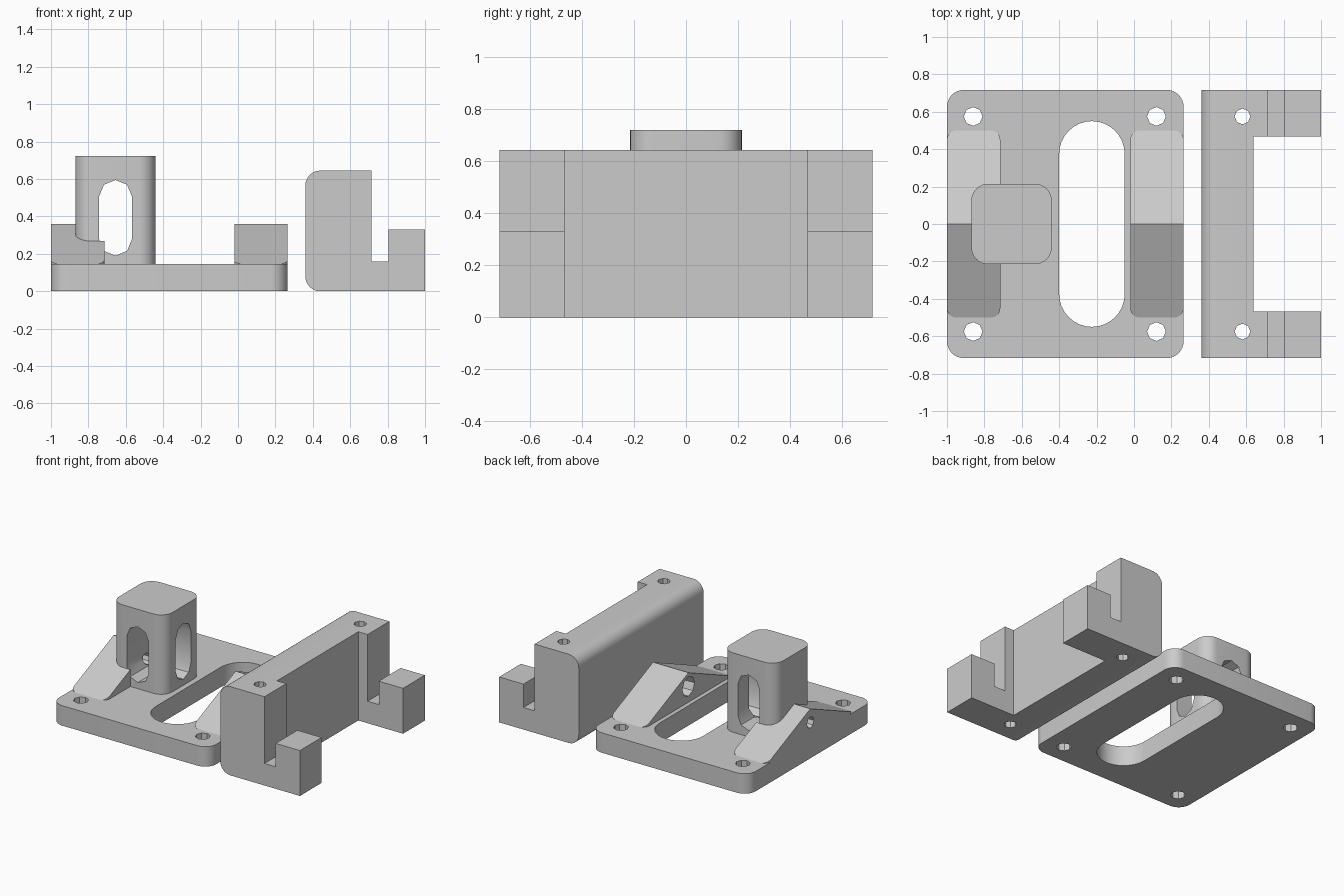
import bpy, bmesh, math

cube = bpy.data.objects.get("Cube")
if cube:
    bpy.data.objects.remove(cube, do_unlink=True)

grey = bpy.data.materials.new("plain_grey")
grey.use_nodes = True
grey.diffuse_color = (0.6, 0.6, 0.6, 1)
grey.node_tree.nodes["Principled BSDF"].inputs["Base Color"].default_value = (0.6, 0.6, 0.6, 1)


def prism(name, outline, axis, lo, hi):
    """Extrude a 2D outline along an axis from lo to hi."""
    place = {"x": lambda a, b, d: (d, a, b),
             "y": lambda a, b, d: (a, d, b),
             "z": lambda a, b, d: (a, b, d)}[axis]
    bm = bmesh.new()
    low = [bm.verts.new(place(a, b, lo)) for a, b in outline]
    high = [bm.verts.new(place(a, b, hi)) for a, b in outline]
    bm.faces.new(low)
    bm.faces.new(high)
    for i in range(len(outline)):
        j = (i + 1) % len(outline)
        bm.faces.new((low[i], low[j], high[j], high[i]))
    bmesh.ops.recalc_face_normals(bm, faces=bm.faces)
    mesh = bpy.data.meshes.new(name)
    bm.to_mesh(mesh)
    bm.free()
    mesh.materials.append(grey)
    obj = bpy.data.objects.new(name, mesh)
    bpy.context.collection.objects.link(obj)
    return obj


def rounded(a0, b0, a1, b1, r, steps=8):
    """Rectangle outline with rounded corners."""
    pts = []
    corners = ((a1 - r, b1 - r), (a0 + r, b1 - r), (a0 + r, b0 + r), (a1 - r, b0 + r))
    for q, (ca, cb) in enumerate(corners):
        for s in range(steps + 1):
            t = math.pi / 2 * (q + s / steps)
            pts.append((ca + r * math.cos(t), cb + r * math.sin(t)))
    return pts


def circle(a, b, r, n=8):
    return [(a + r * math.cos(math.tau * i / n), b + r * math.sin(math.tau * i / n))
            for i in range(n)]


def slot(a, b0, b1, r, n):
    """Upright slot outline with n segments on each round end."""
    top = [(a + r * math.cos(math.pi * i / n), b1 - r + r * math.sin(math.pi * i / n))
           for i in range(n + 1)]
    return top + [(2 * a - p, b0 + b1 - q) for p, q in top]


def boolean(obj, tool, operation="DIFFERENCE"):
    mod = obj.modifiers.new("cut", "BOOLEAN")
    mod.operation, mod.solver, mod.object = operation, "EXACT", tool
    bpy.context.view_layer.objects.active = obj
    bpy.ops.object.modifier_apply(modifier=mod.name)
    bpy.data.objects.remove(tool, do_unlink=True)


THICK = 0.145      # base plate thickness
BORE = 0.26        # height of the cross bore
HOLE_Y = 0.575     # screw hole offset

# Base plate with long slot and four screw holes
plate = prism("base_plate", rounded(-1, -0.717, 0.265, 0.717, 0.09), "z", 0, THICK)
boolean(plate, prism("slot_cutter", slot(-0.225, -0.55, 0.55, 0.175, 16), "z", -0.1, 0.3))
for x in (-0.86, 0.12):
    for y in (-HOLE_Y, HOLE_Y):
        boolean(plate, prism("hole_cutter", circle(x, y, 0.05), "z", -0.1, 0.3))

# Post with a slot through front to back and one from the left side
post = prism("post", rounded(-0.87, -0.215, -0.44, 0.215, 0.09), "z", THICK, 0.722)
side_slot = slot(-0.655, 0.19, 0.595, 0.0875, 4)
boolean(post, prism("slot_cutter", side_slot, "y", -0.4, 0.4))
boolean(post, prism("slot_cutter", slot(0, 0.19, 0.595, 0.0875, 4), "x", -0.655, -0.3))
boolean(post, prism("bore_cutter", circle(0, BORE, 0.04), "x", -1.1, -0.6))

# Gabled ridges on both edges of the plate, each with a bore
ridges = []
for name, x0, x1, r in (("right_ridge", -1, -0.715, 0.04), ("left_ridge", -0.02, 0.265, 0.07)):
    ridge = prism(name, [(-0.5, THICK), (0.5, THICK), (0, 0.36)], "x", x0, x1)
    boolean(ridge, prism("corner_trim", rounded(x0, -0.5, x1, 0.5, 0.05), "z", 0, 0.5), "INTERSECT")
    boolean(ridge, prism("bore_cutter", circle(0, BORE, r), "x", x0 - 0.1, x1 + 0.1))
    ridges.append(ridge)
boolean(ridges[0], prism("slot_cutter", side_slot, "y", -0.215, 0.215))

# Clamp bracket: rounded bar, open middle, two hooked ends
bracket = prism("clamp_bracket", rounded(0.36, 0, 1.3, 0.645, 0.08), "y", -0.717, 0.717)


def box_cut(x0, x1, y, z0):
    outline = [(x0, -y), (x1, -y), (x1, y), (x0, y)]
    boolean(bracket, prism("box_cutter", outline, "z", z0, 1))


box_cut(1.0, 1.5, 1, -1)          # outer end
box_cut(0.715, 1.1, 1, 0.33)      # above the hooks
box_cut(0.715, 0.805, 1, 0.16)    # hook channel
box_cut(0.64, 1.1, 0.467, -1)     # open middle
for y in (-HOLE_Y, HOLE_Y):
    boolean(bracket, prism("hole_cutter", circle(0.58, y, 0.042), "z", -0.1, 1))

# Smooth the rounded corners, keep hard edges
for obj in (plate, post, bracket, *ridges):
    bpy.ops.object.select_all(action="DESELECT")
    obj.select_set(True)
    bpy.context.view_layer.objects.active = obj
    bpy.ops.object.shade_smooth_by_angle(angle=math.radians(30))
